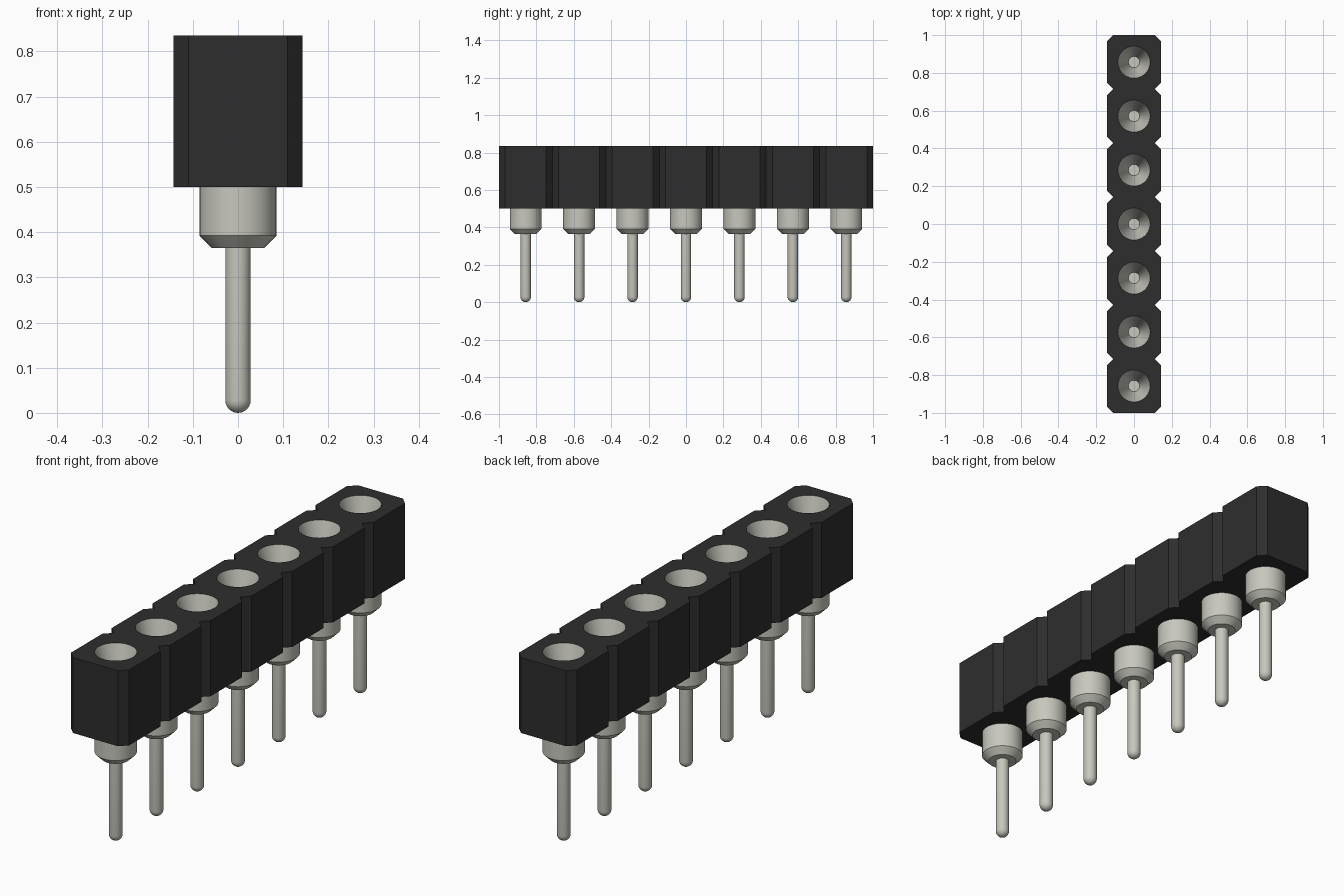
import bpy, bmesh
from math import sin, cos, pi, radians

cube = bpy.data.objects.get("Cube")
if cube:
    bpy.data.objects.remove(cube, do_unlink=True)

COUNT = 7
PITCH = 2 / COUNT
HALF = PITCH / 2
CUT = 0.033                      # corner chamfer and groove depth
BOTTOM, TOP = 0.5, 0.835
BORE = 0.085
SIDES = 40
CENTRES = [(i - (COUNT - 1) / 2) * PITCH for i in range(COUNT)]


def make_material(name, rgb, roughness):
    mat = bpy.data.materials.new(name)
    mat.use_nodes = True
    mat.diffuse_color = (*rgb, 1)
    shader = next(n for n in mat.node_tree.nodes if n.type == 'BSDF_PRINCIPLED')
    shader.inputs["Base Color"].default_value = (*rgb, 1)
    shader.inputs["Roughness"].default_value = roughness
    return mat


def make_object(name, bm, mat=None):
    bmesh.ops.recalc_face_normals(bm, faces=bm.faces)
    mesh = bpy.data.meshes.new(name)
    bm.to_mesh(mesh)
    bm.free()
    obj = bpy.data.objects.new(name, mesh)
    bpy.context.collection.objects.link(obj)
    if mat:
        mesh.materials.append(mat)
    return obj


def lathe(bm, profile):
    """Spin a closed (radius, z) profile whose two ends lie on the axis."""
    rings = []
    for r, z in profile:
        n = 1 if r == 0 else SIDES
        rings.append([bm.verts.new((r * cos(2 * pi * k / SIDES),
                                    r * sin(2 * pi * k / SIDES), z)) for k in range(n)])
    for a, b in zip(rings, rings[1:]):
        for k in range(SIDES):
            j = (k + 1) % SIDES
            quad = [a[k % len(a)], a[j % len(a)], b[j % len(b)], b[k % len(b)]]
            bm.faces.new(list(dict.fromkeys(quad)))


black = make_material("black plastic", (0.027, 0.027, 0.027), 0.6)
metal = make_material("pale metal", (0.57, 0.57, 0.51), 0.5)

# Housing: chamfered strip with a V groove between neighbouring cells
side = []
for y in CENTRES:
    side += [(HALF - CUT, y - HALF), (HALF, y - HALF + CUT), (HALF, y + HALF - CUT)]
side.append((HALF - CUT, 1))
outline = side + [(-x, y) for x, y in reversed(side)]
bm = bmesh.new()
base = bm.faces.new([bm.verts.new((x, y, BOTTOM)) for x, y in outline])
lifted = bmesh.ops.extrude_face_region(bm, geom=[base])["geom"]
bmesh.ops.translate(bm, vec=(0, 0, TOP - BOTTOM),
                    verts=[v for v in lifted if isinstance(v, bmesh.types.BMVert)])
housing = make_object("housing", bm, black)

# Bores through the housing
bm = bmesh.new()
for y in CENTRES:
    start = len(bm.verts)
    lathe(bm, [(0, BOTTOM - 0.1), (BORE, BOTTOM - 0.1), (BORE, TOP + 0.1), (0, TOP + 0.1)])
    bm.verts.ensure_lookup_table()
    bmesh.ops.translate(bm, vec=(0, y, 0), verts=bm.verts[start:])
cutter = make_object("bore_cutter", bm)
cutter.hide_render = True
mod = housing.modifiers.new("bores", 'BOOLEAN')
mod.operation = 'DIFFERENCE'
mod.solver = 'EXACT'
mod.object = cutter
bpy.context.view_layer.objects.active = housing
housing.select_set(True)
bpy.ops.object.modifier_apply(modifier=mod.name)
bpy.data.objects.remove(cutter, do_unlink=True)

# Socket pins: round tip, thin leg, bevelled collar, funnel mouth
LEG = 0.028
tip = [(LEG * sin(a * pi / 12), LEG - LEG * cos(a * pi / 12)) for a in range(7)]
profile = tip + [(LEG, 0.365), (0.058, 0.365), (BORE, 0.392), (BORE, TOP),
                 (0.03, TOP - 0.2), (0, TOP - 0.2)]
bm = bmesh.new()
lathe(bm, profile)
first = make_object("socket_pin_1", bm, metal)
pins = [first]
for i in range(1, COUNT):
    pin = bpy.data.objects.new(f"socket_pin_{i + 1}", first.data)
    bpy.context.collection.objects.link(pin)
    pins.append(pin)
for pin, y in zip(pins, CENTRES):
    pin.location.y = y

bpy.ops.object.select_all(action='DESELECT')
first.select_set(True)
bpy.context.view_layer.objects.active = first
bpy.ops.object.shade_smooth_by_angle(angle=radians(30))
